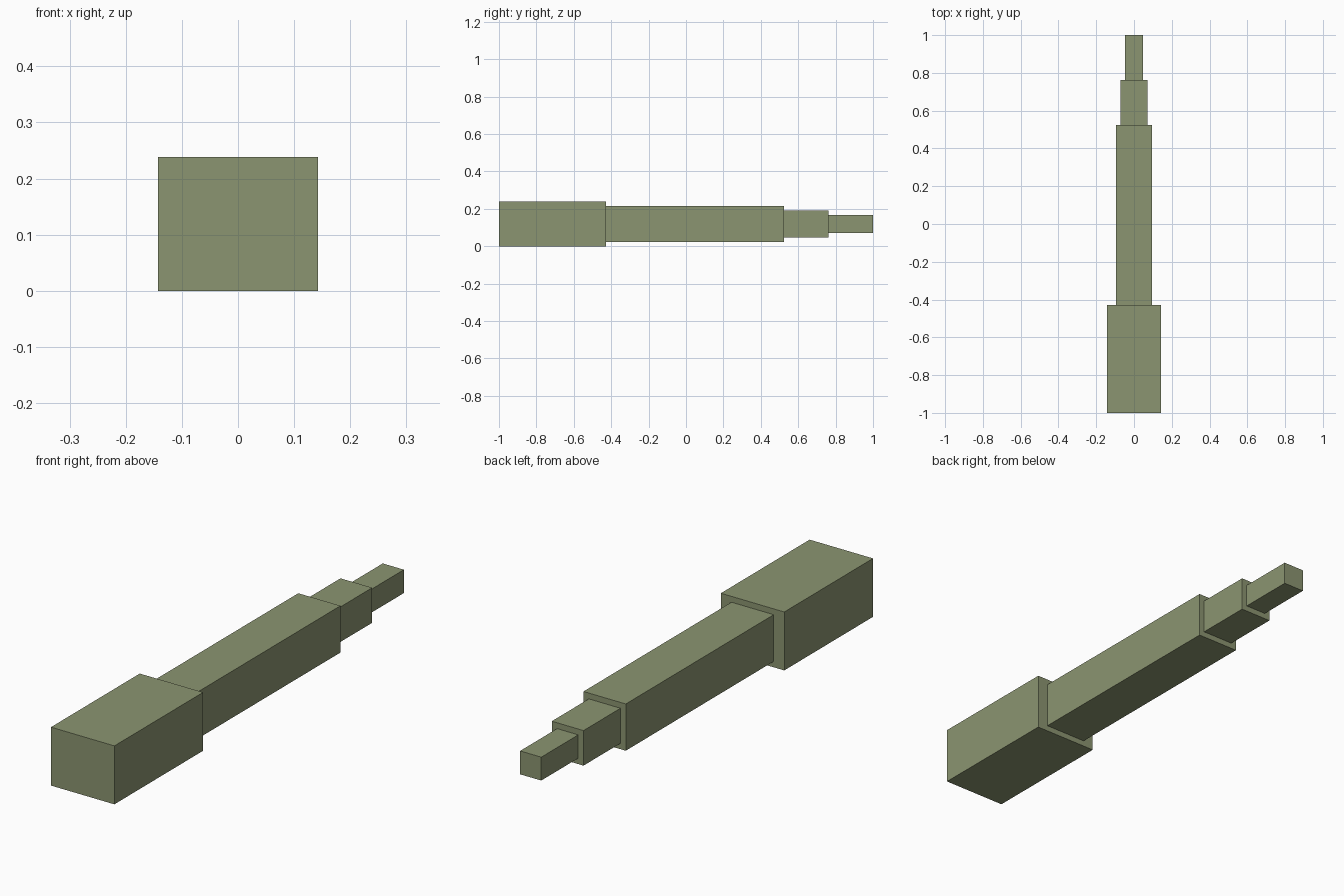
import bpy

# Remove the default cube
cube = bpy.data.objects.get("Cube")
if cube:
    bpy.data.objects.remove(cube, do_unlink=True)

# Single flat olive colour
olive = bpy.data.materials.new("olive_green")
olive.use_nodes = True
colour = (0.26, 0.30, 0.165, 1)
olive.diffuse_color = colour
olive.node_tree.nodes["Principled BSDF"].inputs["Base Color"].default_value = colour

UNIT = 2 / 42      # the whole length is 42 units
AXIS_Z = 2.5       # all sections share one centre line


def section(name, start, length, width, height):
    """Box running backwards along y from start, centred on the axis."""
    bpy.ops.mesh.primitive_cube_add(
        size=1, location=(0, (start + length / 2) * UNIT, AXIS_Z * UNIT))
    obj = bpy.context.object
    obj.name = name
    obj.scale = (width * UNIT, length * UNIT, height * UNIT)
    bpy.ops.object.transform_apply(location=False, rotation=False, scale=True)
    obj.data.materials.append(olive)
    return start + length


# Stepped sections from the thick front block to the thin rear tip
y = -21
for name, length, width, height in (
    ("front_block", 12, 6, 5),
    ("main_shaft", 20, 4, 4),
    ("rear_collar", 5, 3, 3),
    ("rear_tip", 5, 2, 2),
):
    y = section(name, y, length, width, height)
